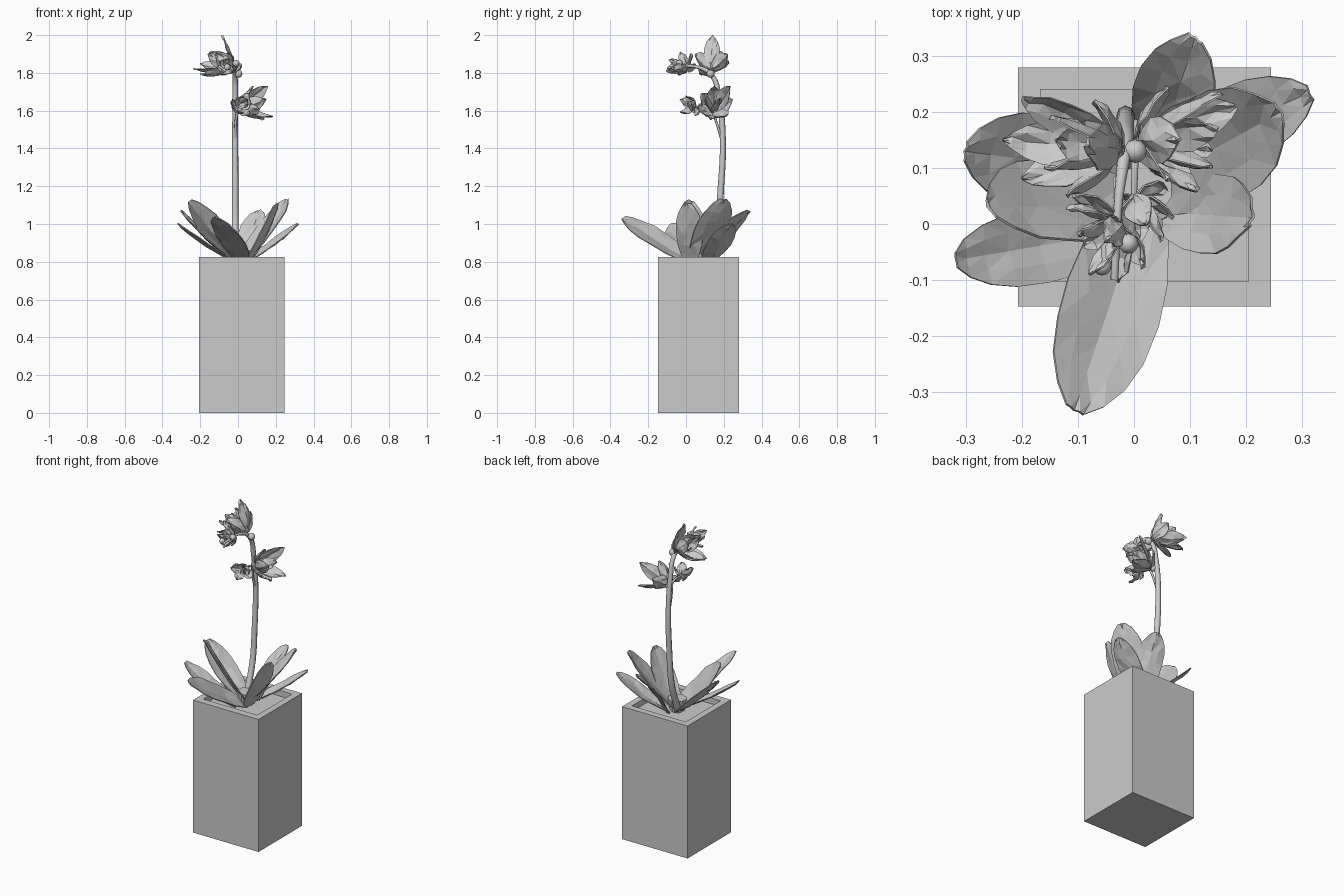
import bpy, bmesh, math, random
from mathutils import Vector

if "Cube" in bpy.data.objects:
    bpy.data.objects.remove(bpy.data.objects["Cube"])

random.seed(4)
grey = bpy.data.materials.new("mid_grey")
grey.diffuse_color = (0.6, 0.6, 0.6, 1)
grey.use_nodes = True
grey.node_tree.nodes["Principled BSDF"].inputs["Base Color"].default_value = grey.diffuse_color


def add(name, bm, smooth=False):
    bmesh.ops.recalc_face_normals(bm, faces=bm.faces[:])
    me = bpy.data.meshes.new(name)
    bm.to_mesh(me)
    bm.free()
    me.materials.append(grey)
    if smooth:
        me.shade_smooth()
    ob = bpy.data.objects.new(name, me)
    bpy.context.collection.objects.link(ob)
    return ob


def blade(bm, base, tip, width, sag, profile, fold, jitter, up=(0, 0, 1), thick=0.005, roll=0):
    """Closed thin blade along a bent path; profile is (t, half-width factor)."""
    base, tip, up = Vector(base), Vector(tip), Vector(up)
    axis = (tip - base).normalized()
    side0 = axis.cross(up).normalized()
    nrm0 = side0.cross(axis).normalized()
    c, s = math.cos(math.radians(roll)), math.sin(math.radians(roll))
    side, nrm = side0 * c + nrm0 * s, nrm0 * c - side0 * s
    rows = []
    for t, w in profile:
        mid = base.lerp(tip, t) - nrm0 * sag * 4 * t * (1 - t)
        h = width * w / 2
        ring = []
        for k in (-1, -0.5, 0, 0.5, 1):
            j = random.uniform(-jitter, jitter)
            ring.append(mid + side * h * k + nrm * (abs(k) * h * fold + j))
        top = [bm.verts.new(p + nrm * thick * 0.5) for p in ring]
        bot = [bm.verts.new(p - nrm * thick * 0.5) for p in reversed(ring)]
        rows.append(top + bot)
    for a, b in zip(rows, rows[1:]):
        n = len(a)
        for i in range(n):
            k = (i + 1) % n
            bm.faces.new((a[i], a[k], b[k], b[i]))
    bm.faces.new(rows[0])
    bm.faces.new(rows[-1])
    bmesh.ops.triangulate(bm, faces=bm.faces[:])


def tube(name, pts, radius):
    """Round rod through points, with a radius at each point."""
    cu = bpy.data.curves.new(name, 'CURVE')
    cu.dimensions = '3D'
    cu.bevel_depth = 1
    cu.bevel_resolution = 2
    cu.resolution_u = 4
    cu.use_fill_caps = True
    sp = cu.splines.new('BEZIER')
    sp.bezier_points.add(len(pts) - 1)
    for bp, p, r in zip(sp.bezier_points, pts, radius):
        bp.co = p
        bp.radius = r
        bp.handle_left_type = bp.handle_right_type = 'AUTO'
    cu.materials.append(grey)
    ob = bpy.data.objects.new(name, cu)
    bpy.context.collection.objects.link(ob)


# Tall square pot with a recessed top
bm = bmesh.new()
def ring(x0, x1, y0, y1, z):
    return [bm.verts.new(p) for p in ((x0, y0, z), (x1, y0, z), (x1, y1, z), (x0, y1, z))]
outer = (-0.207, 0.245, -0.147, 0.28)
inner = (-0.167, 0.205, -0.103, 0.24)
loops = [ring(*outer, 0), ring(*outer, 0.826), ring(*inner, 0.826), ring(*inner, 0.79)]
bm.faces.new(loops[0])
bm.faces.new(loops[-1])
for a, b in zip(loops, loops[1:]):
    for i in range(4):
        k = (i + 1) % 4
        bm.faces.new((a[i], a[k], b[k], b[i]))
add("pot", bm)

# Broad basal leaves: base, tip, width, roll in degrees, sag
LEAF = [(0, 0.4), (0.15, 0.7), (0.32, 0.92), (0.5, 1.0), (0.68, 0.97),
        (0.82, 0.8), (0.93, 0.52), (1, 0.2)]
leaves = [
    ((0.020, 0.05, 0.79), (-0.108, -0.333, 1.03), 0.19, 20, 0.01),
    ((0.00, -0.01, 0.79), (-0.320, -0.065, 1.00), 0.135, 0, 0.015),
    ((-0.01, 0.09, 0.79), (-0.303, 0.130, 1.07), 0.17, 0, 0.015),
    ((0.04, 0.04, 0.79), (-0.258, 0.025, 1.12), 0.19, -38, 0.018),
    ((0.045, 0.13, 0.79), (0.110, 0.333, 1.07), 0.155, 15, -0.015),
    ((0.03, 0.11, 0.79), (0.315, 0.235, 1.00), 0.14, 0, 0.015),
    ((0.01, 0.06, 0.79), (0.262, 0.200, 1.13), 0.20, 0, 0.018),
    ((0.05, 0.02, 0.79), (0.212, 0.010, 1.11), 0.145, 12, 0.018),
]
for i, (b, t, w, roll, sag) in enumerate(leaves):
    bm = bmesh.new()
    blade(bm, b, t, w, sag, LEAF, 0.18, 0.004, roll=roll)
    add(f"leaf_{i + 1}", bm)

# Sheath where the leaves meet
bm = bmesh.new()
bmesh.ops.create_cone(bm, cap_ends=True, segments=10, radius1=0.045, radius2=0.055, depth=0.07)
bmesh.ops.translate(bm, vec=(0.015, 0.065, 0.825), verts=bm.verts[:])
add("leaf_sheath", bm)

# Flower stem bending forward at the top, with a side stalk
tube("stem", [(-0.01, 0.09, 0.79), (-0.015, 0.165, 1.0), (-0.015, 0.185, 1.2),
              (-0.015, 0.195, 1.45), (-0.015, 0.175, 1.66), (-0.016, 0.135, 1.79),
              (-0.028, 0.04, 1.835), (-0.035, -0.10, 1.825)],
     [0.019, 0.018, 0.017, 0.016, 0.015, 0.013, 0.008, 0.007])
tube("side_stalk", [(-0.015, 0.19, 1.44), (-0.012, 0.16, 1.54), (0.0, 0.13, 1.61), (0.0, 0.04, 1.62)],
     [0.007, 0.007, 0.007, 0.005])

# Round buds
for i, (p, r) in enumerate([((0.002, 0.13, 1.795), 0.021), ((-0.01, -0.035, 1.85), 0.018),
                            ((-0.057, -0.075, 1.83), 0.017), ((0.0, 0.17, 1.60), 0.018)]):
    bm = bmesh.new()
    bmesh.ops.create_uvsphere(bm, u_segments=12, v_segments=8, radius=r)
    bmesh.ops.translate(bm, vec=p, verts=bm.verts[:])
    add(f"bud_{i + 1}", bm, True)

# Flowers: heart point, petal width, then petal tips
PETAL = [(0, 0.25), (0.2, 0.65), (0.4, 0.95), (0.6, 1.0), (0.8, 0.7), (0.92, 0.35), (1, 0.04)]
flowers = [
    ("upper_large_flower", (-0.02, 0.135, 1.82), 0.085,
     [(-0.20, 0.225, 1.85), (-0.235, 0.15, 1.82), (-0.20, 0.08, 1.79), (-0.085, 0.14, 2.0),
      (-0.15, 0.19, 1.91), (-0.16, 0.10, 1.90), (-0.07, 0.22, 1.90), (-0.12, 0.05, 1.90),
      (-0.14, 0.15, 1.86)]),
    ("upper_small_flower", (-0.025, 0.0, 1.83), 0.055,
     [(-0.09, -0.04, 1.79), (-0.08, -0.09, 1.87), (0.015, -0.08, 1.83), (-0.03, -0.105, 1.81),
      (-0.12, 0.03, 1.90), (-0.05, -0.03, 1.91), (-0.11, 0.05, 1.83), (-0.10, -0.02, 1.86)]),
    ("lower_large_flower", (0.005, 0.15, 1.60), 0.085,
     [(0.185, 0.21, 1.57), (0.155, 0.235, 1.73), (0.15, 0.17, 1.66), (0.115, 0.06, 1.61),
      (0.08, 0.15, 1.73), (0.14, 0.10, 1.66), (0.06, 0.245, 1.66), (0.06, 0.08, 1.69),
      (0.14, 0.13, 1.555)]),
    ("lower_small_flower", (0.0, 0.05, 1.62), 0.055,
     [(0.07, 0.01, 1.64), (0.05, -0.03, 1.66), (-0.035, -0.02, 1.65), (0.01, -0.03, 1.59),
      (0.06, 0.06, 1.58), (-0.03, 0.03, 1.61), (0.02, 0.0, 1.68)]),
]
for name, heart, w, tips in flowers:
    bm = bmesh.new()
    centre = sum((Vector(t) for t in tips), Vector()) / len(tips)
    for t in tips:
        # each petal cups toward the flower's axis
        up = (centre - Vector(t)) + Vector((0.003, 0.002, 0.01))
        blade(bm, heart, t, w, 0.015, PETAL, 0.35, 0.005, up, 0.003)
    add(name, bm)
